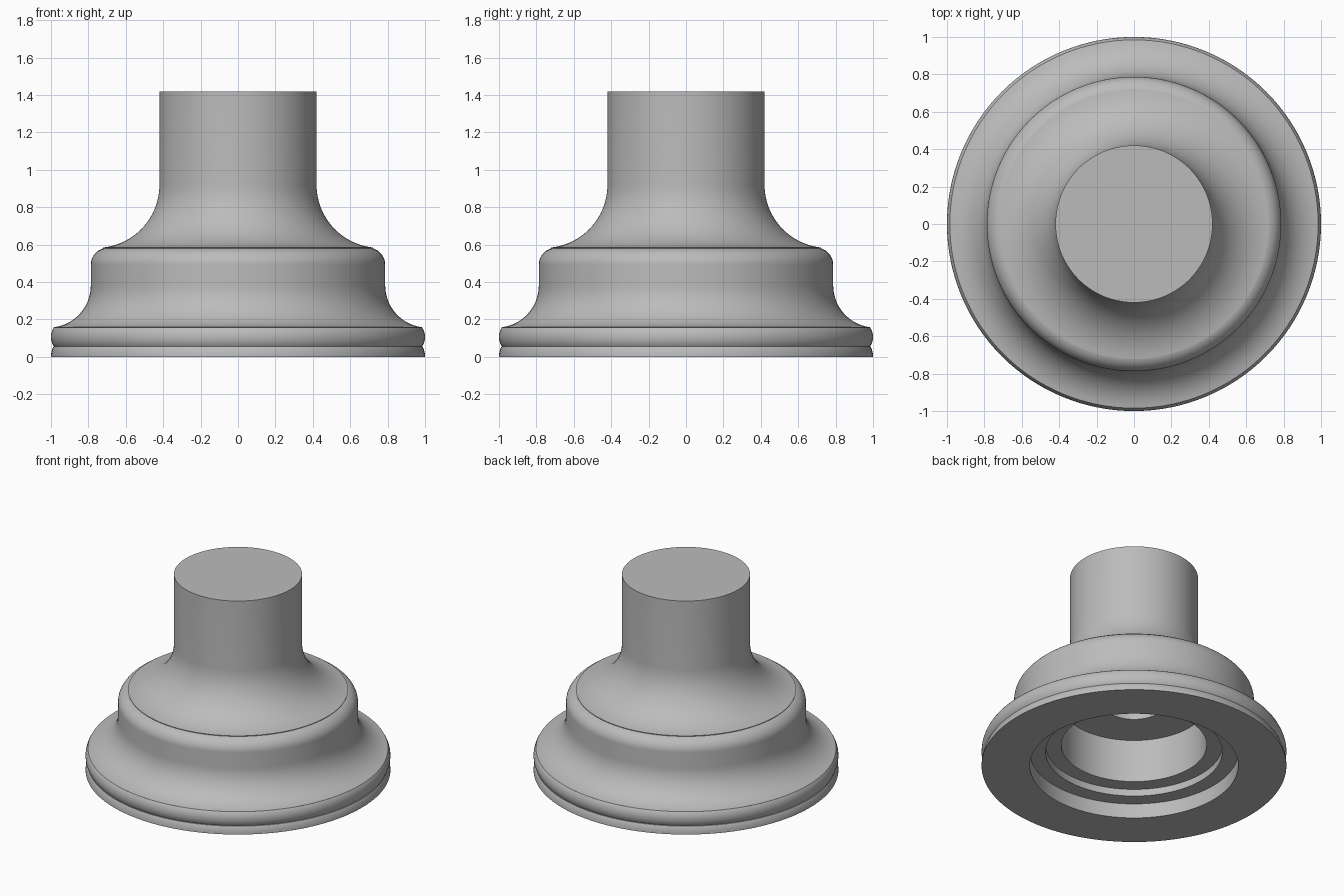
import bpy
import bmesh
import math

cube = bpy.data.objects.get("Cube")
if cube:
    bpy.data.objects.remove(cube)

SEGMENTS = 128


def arc(cx, cz, rx, rz, start, end, steps=14):
    """Points on an elliptical arc in the radius / height plane."""
    points = []
    for i in range(steps + 1):
        a = math.radians(start + (end - start) * i / steps)
        points.append((cx + rx * math.cos(a), cz + rz * math.sin(a)))
    return points


def lathe(name, profile, material):
    """Spin a radius / height profile about z; zero radius closes the ends."""
    bm = bmesh.new()
    verts = [bm.verts.new((r, 0, z)) for r, z in profile]
    edges = [bm.edges.new(pair) for pair in zip(verts, verts[1:])]
    bmesh.ops.spin(bm, geom=verts + edges, cent=(0, 0, 0), axis=(0, 0, 1),
                   angle=math.tau, steps=SEGMENTS, use_merge=True)
    bmesh.ops.remove_doubles(bm, verts=bm.verts, dist=0.0001)
    bmesh.ops.recalc_face_normals(bm, faces=bm.faces)
    mesh = bpy.data.meshes.new(name)
    bm.to_mesh(mesh)
    bm.free()
    obj = bpy.data.objects.new(name, mesh)
    bpy.context.collection.objects.link(obj)
    mesh.materials.append(material)
    bpy.ops.object.select_all(action="DESELECT")
    obj.select_set(True)
    bpy.context.view_layer.objects.active = obj
    bpy.ops.object.shade_smooth_by_angle(angle=math.radians(20))
    return obj


grey = bpy.data.materials.new("plain grey")
grey.use_nodes = True
colour = (0.5, 0.5, 0.5, 1)
grey.diffuse_color = colour
grey.node_tree.nodes["Principled BSDF"].inputs["Base Color"].default_value = colour

# Stepped bore on the underside, from the blind hole down to the mouth
bore = [(0, 1.0), (0.2, 1.0), (0.2, 0.467), (0.477, 0.467), (0.477, 0.156),
        (0.58, 0.156), (0.58, 0.106), (0.684, 0.106), (0.684, 0)]

# Bottom lip and rounded bead
rim = arc(0.945, 0, 0.055, 0.085, 0, 40, 6)
bead = arc(0.94, 0.107, 0.06, 0.075, -43, 43, 10)

# Lower flare, rounded shoulder and upper flare into the shaft
lower_flare = arc(1.012, 0.382, 0.225, 0.225, 263, 180)
shoulder = arc(0.697, 0.493, 0.09, 0.09, 0, 75)
upper_flare = arc(0.757, 0.92, 0.337, 0.337, 264, 180, 20)

# Shaft with its flat top
shaft = [(0.42, 1.42), (0, 1.42)]

lathe("flanged_bell_body",
      bore + rim + bead + lower_flare + shoulder + upper_flare + shaft, grey)
